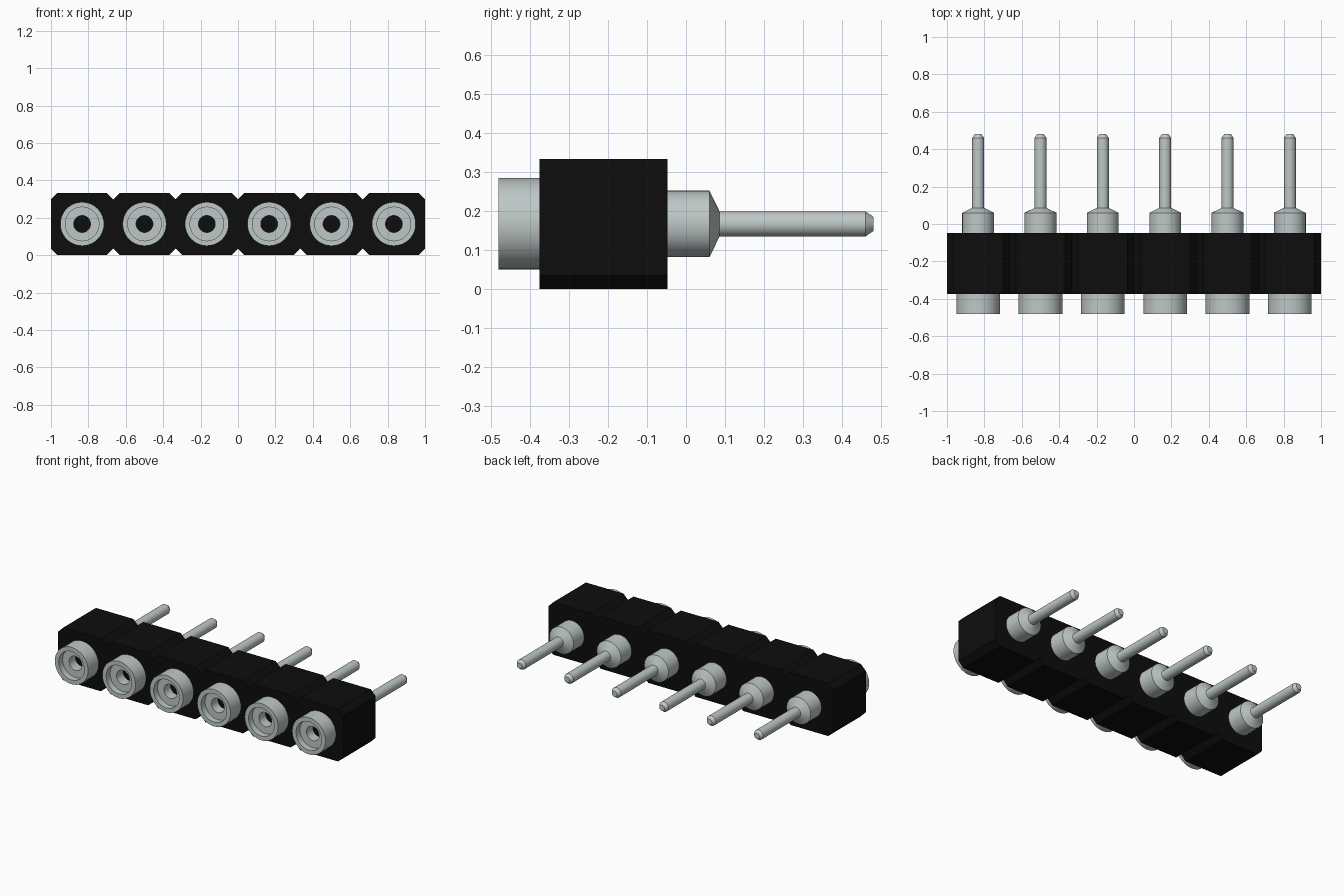
import bpy, bmesh, math
from mathutils import Matrix, Vector

if "Cube" in bpy.data.objects:
    bpy.data.objects.remove(bpy.data.objects["Cube"])

COUNT = 6
PITCH = 2 / COUNT
MID = PITCH / 2
FRONT, BACK = -0.375, -0.047


def material(name, rgb):
    m = bpy.data.materials.new(name)
    m.use_nodes = True
    m.diffuse_color = (*rgb, 1)
    m.node_tree.nodes["Principled BSDF"].inputs["Base Color"].default_value = (*rgb, 1)
    return m


black = material("black plastic", (0.004, 0.004, 0.004))
silver = material("silver metal", (0.52, 0.58, 0.57))


def add_object(name, bm, mats):
    bmesh.ops.recalc_face_normals(bm, faces=bm.faces)
    mesh = bpy.data.meshes.new(name)
    bm.to_mesh(mesh)
    bm.free()
    for m in mats:
        mesh.materials.append(m)
    obj = bpy.data.objects.new(name, mesh)
    bpy.context.collection.objects.link(obj)
    return obj


# Housing: a row of chamfered squares extruded along y
c = 0.035
top = []
for i in range(COUNT):
    x = -1 + i * PITCH
    top += [(x, PITCH - c), (x + c, PITCH), (x + PITCH - c, PITCH)]
top.append((1, PITCH - c))
outline = top + [(x, PITCH - z) for x, z in reversed(top)]
bm = bmesh.new()
face = bm.faces.new([bm.verts.new((x, FRONT, z)) for x, z in outline])
ext = bmesh.ops.extrude_face_region(bm, geom=[face], use_keep_orig=True)
verts = [v for v in ext["geom"] if isinstance(v, bmesh.types.BMVert)]
bmesh.ops.translate(bm, verts=verts, vec=(0, BACK - FRONT, 0))
add_object("housing", bm, [black])

# Pin: lathe profile (radius, y) from the socket bottom out to the pin tip
profile = [(0, -0.2), (0.045, -0.2), (0.045, -0.44), (0.09, -0.44),
           (0.09, -0.48), (0.117, -0.48), (0.117, FRONT + 0.01),
           (0.085, FRONT + 0.01), (0.085, 0.06), (0.032, 0.086),
           (0.032, 0.46), (0.018, 0.48), (0, 0.48)]
bm = bmesh.new()
pts = [bm.verts.new((r, y, 0)) for r, y in profile]
edges = [bm.edges.new(p) for p in zip(pts, pts[1:])]
bmesh.ops.spin(bm, geom=pts + edges, cent=(0, 0, 0), axis=(0, 1, 0),
               angle=math.tau, steps=40, use_merge=True)
bmesh.ops.remove_doubles(bm, verts=bm.verts, dist=0.0005)
# Dark bottom of the socket
for f in bm.faces:
    center = f.calc_center_median()
    if abs(center.y + 0.2) < 0.001 and math.hypot(center.x, center.z) < 0.044:
        f.material_index = 1
first = add_object("pin_1", bm, [silver, black])
bpy.context.view_layer.objects.active = first
first.select_set(True)
bpy.ops.object.shade_smooth_by_angle(angle=math.radians(25))

# Repeat the pin along the row
first.location = (-1 + MID, 0, MID)
for i in range(1, COUNT):
    pin = first.copy()
    pin.name = f"pin_{i + 1}"
    pin.location.x += i * PITCH
    bpy.context.collection.objects.link(pin)
